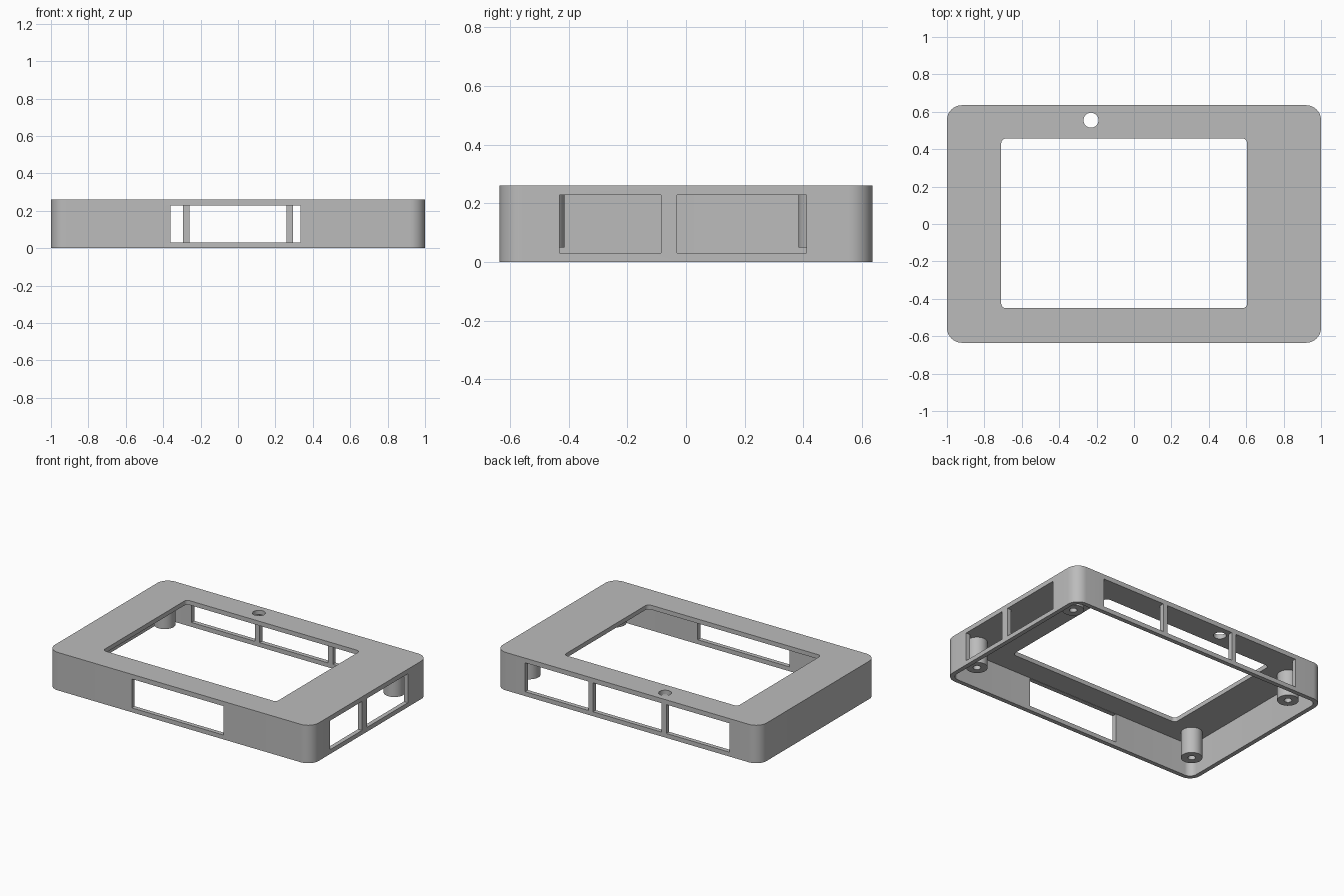
import bpy, bmesh, math
from mathutils import Matrix

cube = bpy.data.objects.get("Cube")
if cube:
    bpy.data.objects.remove(cube, do_unlink=True)

grey = bpy.data.materials.new("plain grey")
grey.use_nodes = True
color = (0.5, 0.5, 0.5, 1)
grey.diffuse_color = color
grey.node_tree.nodes["Principled BSDF"].inputs["Base Color"].default_value = color

HALF_X, HALF_Y, HEIGHT = 1.0, 0.635, 0.26
WALL, CEILING = 0.03, 0.23
SILL, HEAD = 0.03, 0.228


def add_object(name, bm):
    mesh = bpy.data.meshes.new(name)
    bmesh.ops.recalc_face_normals(bm, faces=bm.faces)
    bm.to_mesh(mesh)
    bm.free()
    mesh.materials.append(grey)
    obj = bpy.data.objects.new(name, mesh)
    bpy.context.collection.objects.link(obj)
    return obj


def block(name, x, y, z, radius=0, steps=10):
    """Box between (low, high) pairs, with rounded vertical corners."""
    outline = []
    corners = [(x[1], y[1], 1, 1), (x[0], y[1], -1, 1),
               (x[0], y[0], -1, -1), (x[1], y[0], 1, -1)]
    for i, (cx, cy, sx, sy) in enumerate(corners):
        count = steps if radius else 0
        for k in range(count + 1):
            a = math.pi / 2 * (i + k / max(count, 1))
            outline.append((cx + radius * (math.cos(a) - sx),
                            cy + radius * (math.sin(a) - sy), z[0]))
    bm = bmesh.new()
    face = bm.faces.new([bm.verts.new(p) for p in outline])
    top = bmesh.ops.extrude_face_region(bm, geom=[face])["geom"]
    bmesh.ops.translate(bm, vec=(0, 0, z[1] - z[0]),
                        verts=[v for v in top if isinstance(v, bmesh.types.BMVert)])
    return add_object(name, bm)


def cylinder(name, x, y, z, radius):
    bm = bmesh.new()
    bmesh.ops.create_cone(bm, cap_ends=True, segments=40, radius1=radius,
                          radius2=radius, depth=z[1] - z[0],
                          matrix=Matrix.Translation((x, y, (z[0] + z[1]) / 2)))
    return add_object(name, bm)


def cut(obj, cutters):
    """Subtract the cutters, bake the result and remove them."""
    for cutter in cutters:
        cutter.hide_render = True
        mod = obj.modifiers.new("cut", "BOOLEAN")
        mod.operation, mod.solver, mod.object = "DIFFERENCE", "EXACT", cutter
    graph = bpy.context.evaluated_depsgraph_get()
    graph.update()
    baked = bpy.data.meshes.new_from_object(obj.evaluated_get(graph))
    obj.modifiers.clear()
    obj.data = baked
    obj.data.materials.clear()
    obj.data.materials.append(grey)
    for cutter in cutters:
        bpy.data.objects.remove(cutter, do_unlink=True)
    bpy.ops.object.select_all(action="DESELECT")
    obj.select_set(True)
    bpy.context.view_layer.objects.active = obj
    bpy.ops.object.shade_smooth_by_angle(angle=math.radians(30))


# Shell: open at the bottom
shell = block("case_shell", (-HALF_X, HALF_X), (-HALF_Y, HALF_Y), (0, HEIGHT), 0.08)
ix, iy = HALF_X - WALL, HALF_Y - WALL
cutters = [block("cavity", (-ix, ix), (-iy, iy), (-0.1, CEILING), 0.05)]

# Screen opening and round button hole in the top
cutters.append(block("screen_opening", (-0.71, 0.605), (-0.45, 0.457), (0.2, 0.4), 0.025, 6))
cutters.append(cylinder("button_hole", -0.23, 0.555, (0.2, 0.4), 0.04))

# Port windows: one in front, three in back, two on the right
front, back, right = (-0.7, -0.58), (0.58, 0.7), (0.94, 1.1)
windows = [((-0.36, 0.335), front), ((-0.775, -0.295), back), ((-0.26, 0.26), back),
           ((0.295, 0.775), back), (right, (-0.43, -0.085)), (right, (-0.03, 0.41))]
for x, y in windows:
    cutters.append(block("window", x, y, (SILL, HEAD)))
cut(shell, cutters)

# Screw posts hanging from the ceiling, each with a blind hole
for side, x in (("right", -0.87), ("left", 0.87)):
    for end, y in (("front", -0.48), ("back", 0.45)):
        post = cylinder(f"{end}_{side}_screw_post", x, y, (0.05, 0.235), 0.067)
        cut(post, [cylinder("screw_hole", x, y, (0, 0.21), 0.024)])
